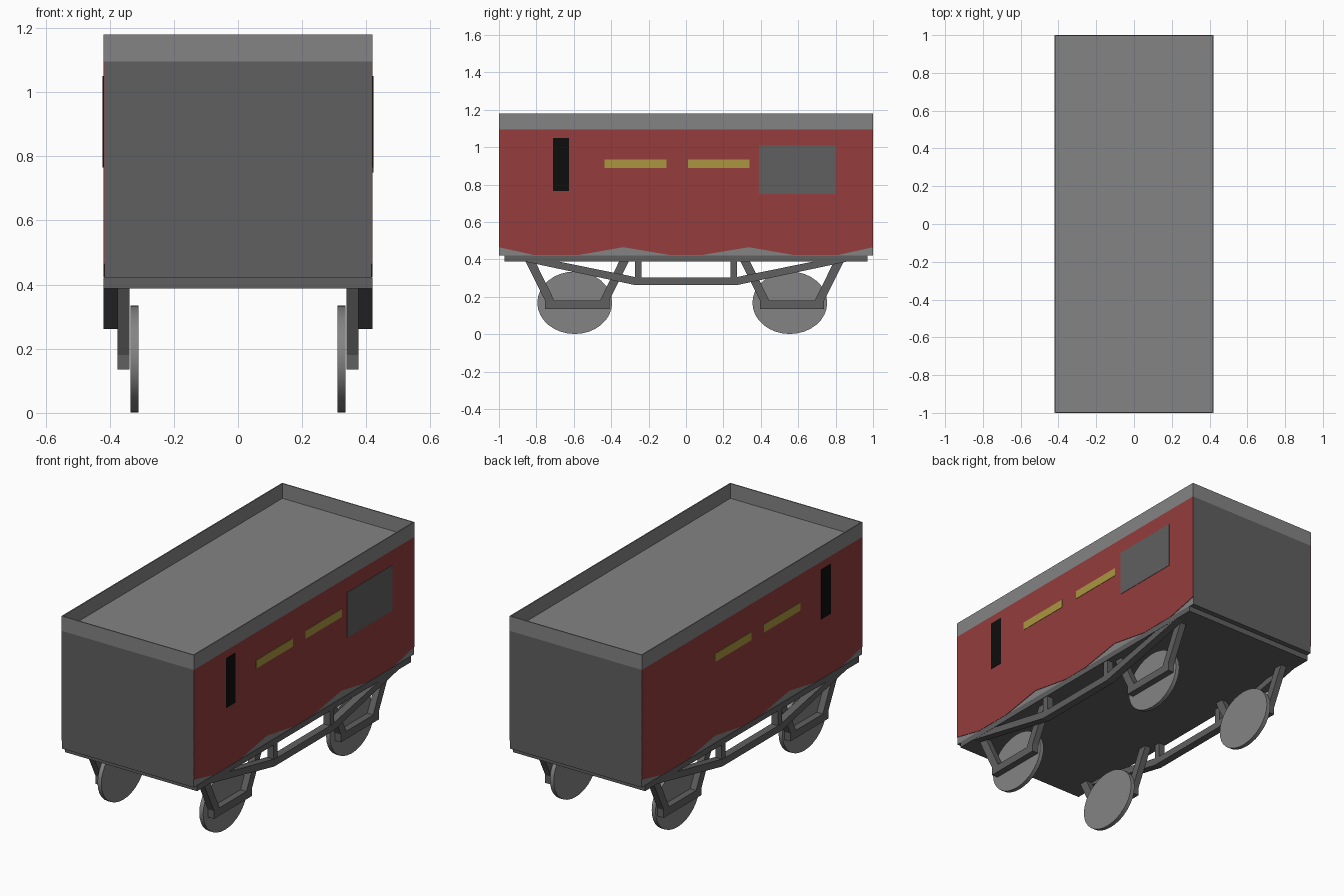
import bpy, bmesh, math

if "Cube" in bpy.data.objects:
    bpy.data.objects.remove(bpy.data.objects["Cube"])


def colour(name, r, g, b):
    m = bpy.data.materials.new(name)
    m.diffuse_color = (r, g, b, 1)
    m.use_nodes = True
    m.node_tree.nodes["Principled BSDF"].inputs["Base Color"].default_value = m.diffuse_color
    return m


LIGHT = colour("light grey", 0.23, 0.23, 0.23)
DARK = colour("dark grey", 0.117, 0.117, 0.117)
RED = colour("dull red", 0.30, 0.046, 0.047)
YELLOW = colour("mustard yellow", 0.40, 0.305, 0.05)
BLACK = colour("black", 0.004, 0.004, 0.004)


def finish(name, bm, *mats):
    bmesh.ops.recalc_face_normals(bm, faces=bm.faces)
    me = bpy.data.meshes.new(name)
    bm.to_mesh(me)
    bm.free()
    for m in mats:
        me.materials.append(m)
    ob = bpy.data.objects.new(name, me)
    bpy.context.collection.objects.link(ob)
    return ob


def prism(name, pts, x0, x1, mat):
    """Side profile of (y, z) points extruded across x."""
    bm = bmesh.new()
    a = [bm.verts.new((x0, y, z)) for y, z in pts]
    b = [bm.verts.new((x1, y, z)) for y, z in pts]
    bm.faces.new(a)
    bm.faces.new(b)
    n = len(pts)
    for i in range(n):
        j = (i + 1) % n
        bm.faces.new((a[i], a[j], b[j], b[i]))
    return finish(name, bm, mat)


def rect(y0, y1, z0, z1):
    return [(y0, z0), (y1, z0), (y1, z1), (y0, z1)]


W = 0.417       # half width of the body shell
EAVES = 1.095   # roof deck height

# Body: dark ends, light sides and roof deck
body = prism("body", rect(-1, 1, 0.42, EAVES), -W, W, LIGHT)
body.data.materials.append(DARK)
for p in body.data.polygons:
    if abs(p.normal.y) > 0.9 or p.normal.z < -0.9:
        p.material_index = 1

# Raised thin rim around the roof deck
bm = bmesh.new()
T = 0.006
corners = [(-1, -1), (1, -1), (1, 1), (-1, 1)]
rings = [[bm.verts.new((sx * (0.42 - t), sy * (1 - t), z)) for sx, sy in corners]
         for t, z in ((0, EAVES), (0, 1.18), (T, 1.18), (T, EAVES))]
for k in range(4):
    r, s = rings[k], rings[(k + 1) % 4]
    for i in range(4):
        j = (i + 1) % 4
        bm.faces.new((r[i], r[j], s[j], s[i]))
finish("roof_rim", bm, LIGHT)

# Chassis plate
prism("chassis", rect(-0.97, 0.97, 0.388, 0.421), -0.42, 0.42, DARK)

# Profiles of the side parts
half_wave = [(0.08, 0.4225), (0.335, 0.465), (0.58, 0.4225),
             (0.81, 0.4225), (1, 0.465)]
red_panel = ([(-y, z) for y, z in reversed(half_wave)] + half_wave
             + [(1, EAVES), (-1, EAVES)])
truss = [(-0.87, 0.39), (-0.27, 0.262), (0.27, 0.262), (0.87, 0.39),
         (0.69, 0.39), (0.255, 0.302), (-0.255, 0.302), (-0.69, 0.39)]
bracket = [(-0.172, 0.135), (0.172, 0.135), (0.172, 0.18), (0.277, 0.39),
           (0.225, 0.39), (0.122, 0.18), (-0.122, 0.18), (-0.225, 0.39),
           (-0.277, 0.39), (-0.172, 0.18)]

for s, side in ((1, "right"), (-1, "left")):
    # Painted side panel with its wavy lower edge
    prism("side_panel_" + side, red_panel, s * (W - 0.002), s * 0.42, RED)
    # Painted details
    plates = [("dark_slot", rect(-0.71, -0.625, 0.765, 1.05), BLACK),
              ("stripe_front", rect(-0.435, -0.105, 0.888, 0.935), YELLOW),
              ("stripe_back", rect(0.01, 0.34, 0.888, 0.935), YELLOW)]
    if s > 0:
        plates.append(("grey_patch", rect(0.39, 0.80, 0.75, 1.01), DARK))
    for name, pts, mat in plates:
        prism(name + "_" + side, pts, s * 0.419, s * 0.422, mat)

    # Truss strap and its two posts
    prism("truss_" + side, truss, s * 0.375, s * 0.419, DARK)
    for y in (-0.255, 0.255):
        prism("truss_post_" + side, rect(y - 0.018, y + 0.018, 0.30, 0.39),
              s * 0.377, s * 0.417, DARK)

    for cy, wy in ((-0.582, -0.595), (0.567, 0.555)):
        # Axle bracket
        prism("axle_bracket_" + side, [(cy + y, z) for y, z in bracket],
              s * 0.338, s * 0.376, DARK)
        # Slightly oval wheel disc
        ring = [(wy + 0.20 * math.cos(i * math.tau / 32),
                 0.168 + 0.167 * math.sin(i * math.tau / 32)) for i in range(32)]
        wheel = prism("wheel_" + side, ring, s * 0.311, s * 0.335, LIGHT)
        bpy.ops.object.select_all(action='DESELECT')
        wheel.select_set(True)
        bpy.context.view_layer.objects.active = wheel
        bpy.ops.object.shade_smooth_by_angle(angle=math.radians(40))
